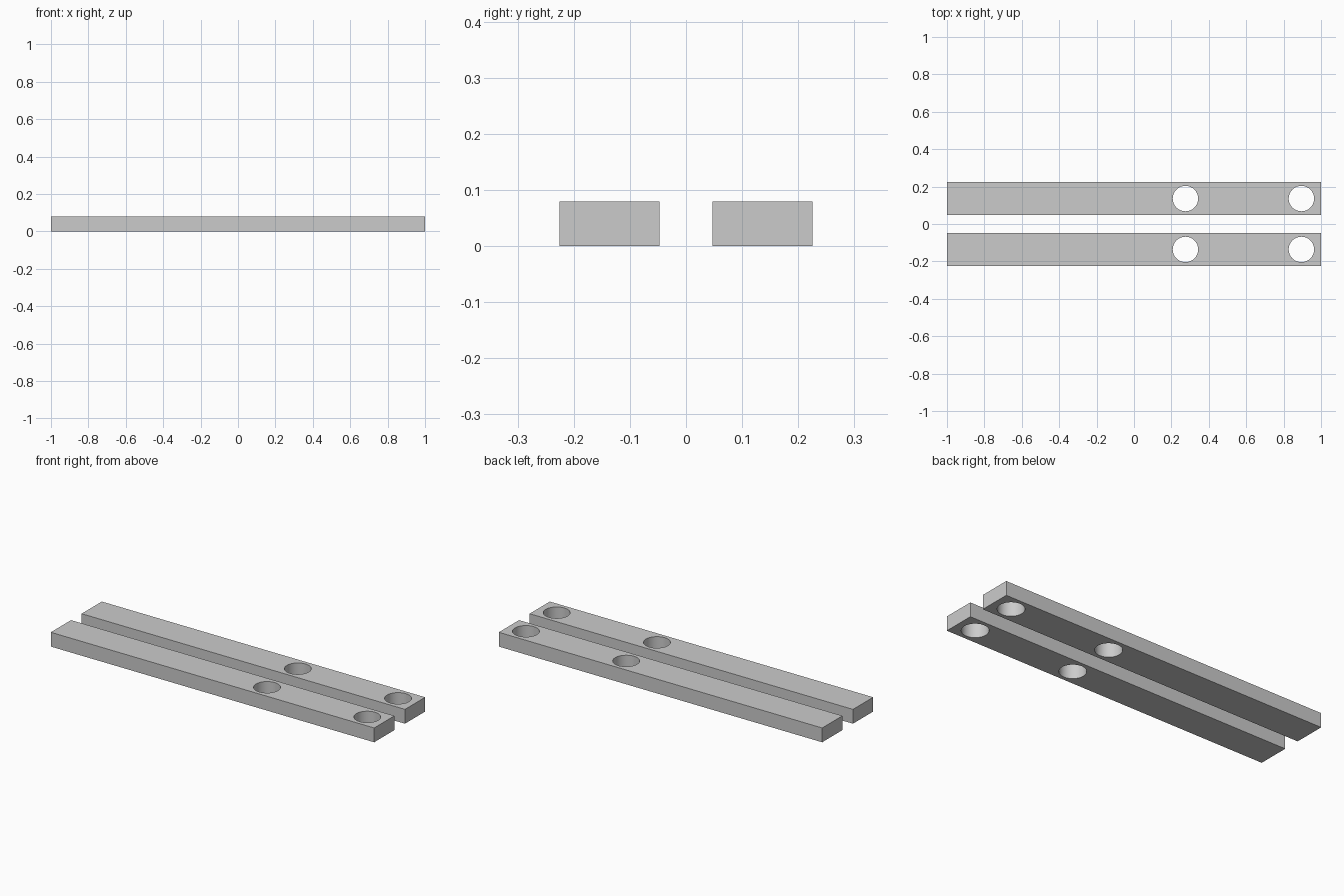
import bpy

if "Cube" in bpy.data.objects:
    bpy.data.objects.remove(bpy.data.objects["Cube"])

LENGTH, WIDTH, HEIGHT = 2.0, 0.178, 0.08
BAR_Y = 0.136
HOLE_X = (0.275, 0.895)
HOLE_RADIUS = 0.068

grey = bpy.data.materials.new("light grey")
grey.diffuse_color = (0.6, 0.6, 0.6, 1)
grey.use_nodes = True
grey.node_tree.nodes["Principled BSDF"].inputs["Base Color"].default_value = grey.diffuse_color


def add_bar(name, y):
    # Rectangular bar
    bpy.ops.mesh.primitive_cube_add(size=1, location=(0, y, HEIGHT / 2))
    bar = bpy.context.object
    bar.name = name
    bar.scale = (LENGTH, WIDTH, HEIGHT)
    bpy.ops.object.transform_apply(location=False, rotation=False, scale=True)
    bar.data.materials.append(grey)

    # Round holes drilled right through
    for x in HOLE_X:
        bpy.ops.mesh.primitive_cylinder_add(
            vertices=64, radius=HOLE_RADIUS, depth=HEIGHT * 3,
            location=(x, y, HEIGHT / 2))
        cutter = bpy.context.object
        cutter.name = "hole_cutter"
        cutter.hide_render = True
        cutter.data.materials.append(grey)

        bpy.ops.object.select_all(action='DESELECT')
        bar.select_set(True)
        bpy.context.view_layer.objects.active = bar
        cut = bar.modifiers.new("hole", 'BOOLEAN')
        cut.operation = 'DIFFERENCE'
        cut.solver = 'EXACT'
        cut.object = cutter
        bpy.ops.object.modifier_apply(modifier=cut.name)
        bpy.data.objects.remove(cutter)

    # Smooth hole walls, crisp edges
    bpy.ops.object.shade_smooth_by_angle()


add_bar("front_bar", -BAR_Y)
add_bar("back_bar", BAR_Y)
